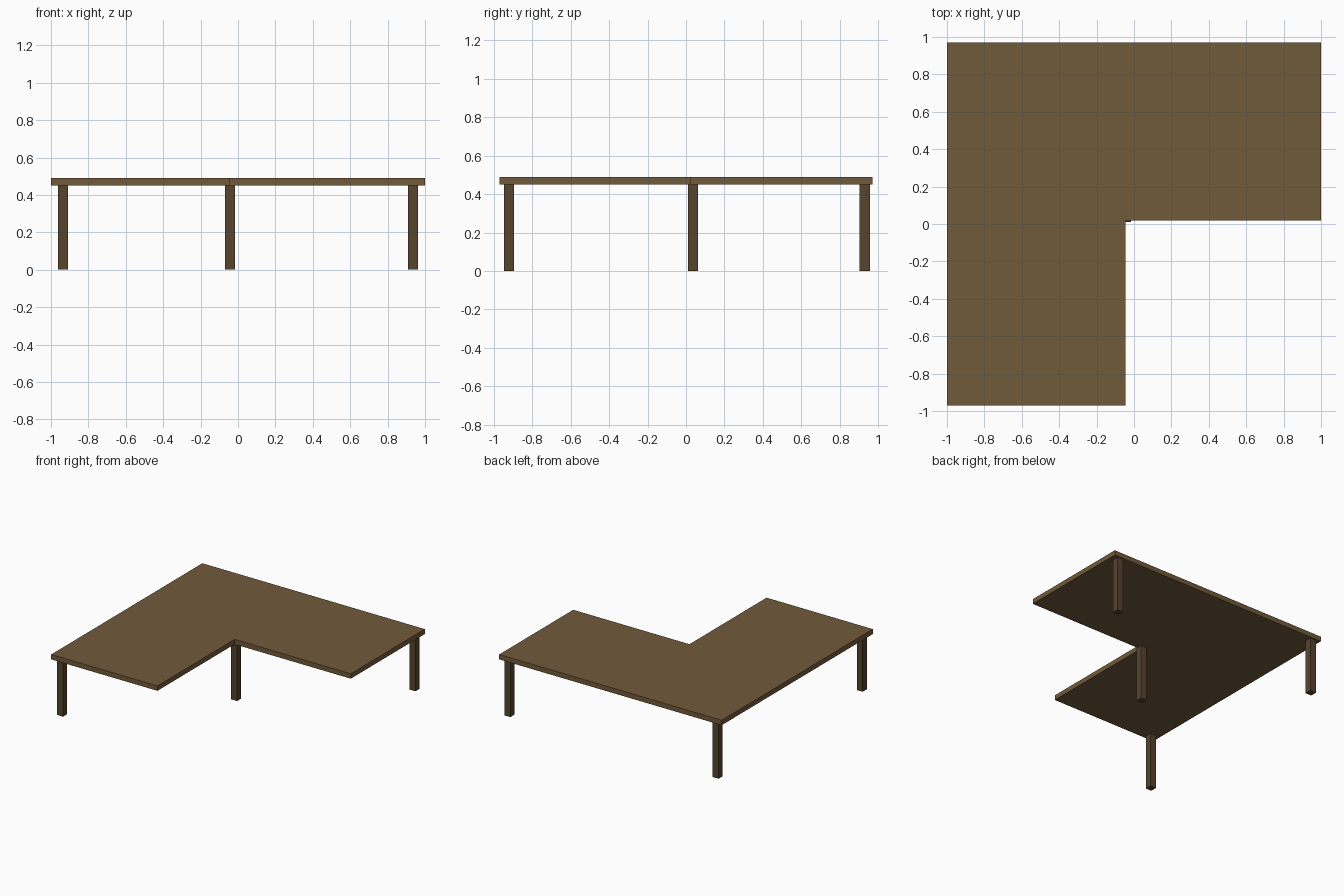
import bpy, bmesh

if "Cube" in bpy.data.objects:
    bpy.data.objects.remove(bpy.data.objects["Cube"])


def material(name, color):
    m = bpy.data.materials.new(name)
    m.diffuse_color = (*color, 1)
    m.use_nodes = True
    m.node_tree.nodes["Principled BSDF"].inputs["Base Color"].default_value = m.diffuse_color
    return m


def prism(name, outline, z0, z1, mat):
    """Extrude a counter-clockwise outline from z0 to z1."""
    bm = bmesh.new()
    base = bm.faces.new([bm.verts.new((x, y, z0)) for x, y in outline])
    ext = bmesh.ops.extrude_face_region(bm, geom=[base], use_keep_orig=True)
    for v in ext["geom"]:
        if isinstance(v, bmesh.types.BMVert):
            v.co.z = z1
    bmesh.ops.recalc_face_normals(bm, faces=bm.faces)
    mesh = bpy.data.meshes.new(name)
    bm.to_mesh(mesh)
    bm.free()
    mesh.materials.append(mat)
    obj = bpy.data.objects.new(name, mesh)
    bpy.context.collection.objects.link(obj)
    return obj


top_wood = material("top_wood", (0.165, 0.103, 0.043))
leg_wood = material("leg_wood", (0.095, 0.058, 0.028))

W, D = 1.0, 0.97            # half width and depth
IN_X, IN_Y = -0.045, 0.02   # inner corner of the L
TOP, UNDER = 0.49, 0.45

# L-shaped table top
prism("table_top", [(-W, -D), (IN_X, -D), (IN_X, IN_Y), (W, IN_Y), (W, D), (-W, D)],
      UNDER, TOP, top_wood)

# Square legs: three outer corners and the inner corner
H = 0.0265
legs = {
    "front_left_leg": (-0.936, -0.92),
    "back_left_leg": (-0.936, 0.93),
    "back_right_leg": (0.936, 0.93),
    "inner_corner_leg": (-0.043, 0.037),
}
for name, (x, y) in legs.items():
    prism(name, [(x - H, y - H), (x + H, y - H), (x + H, y + H), (x - H, y + H)],
          0, UNDER, leg_wood)
